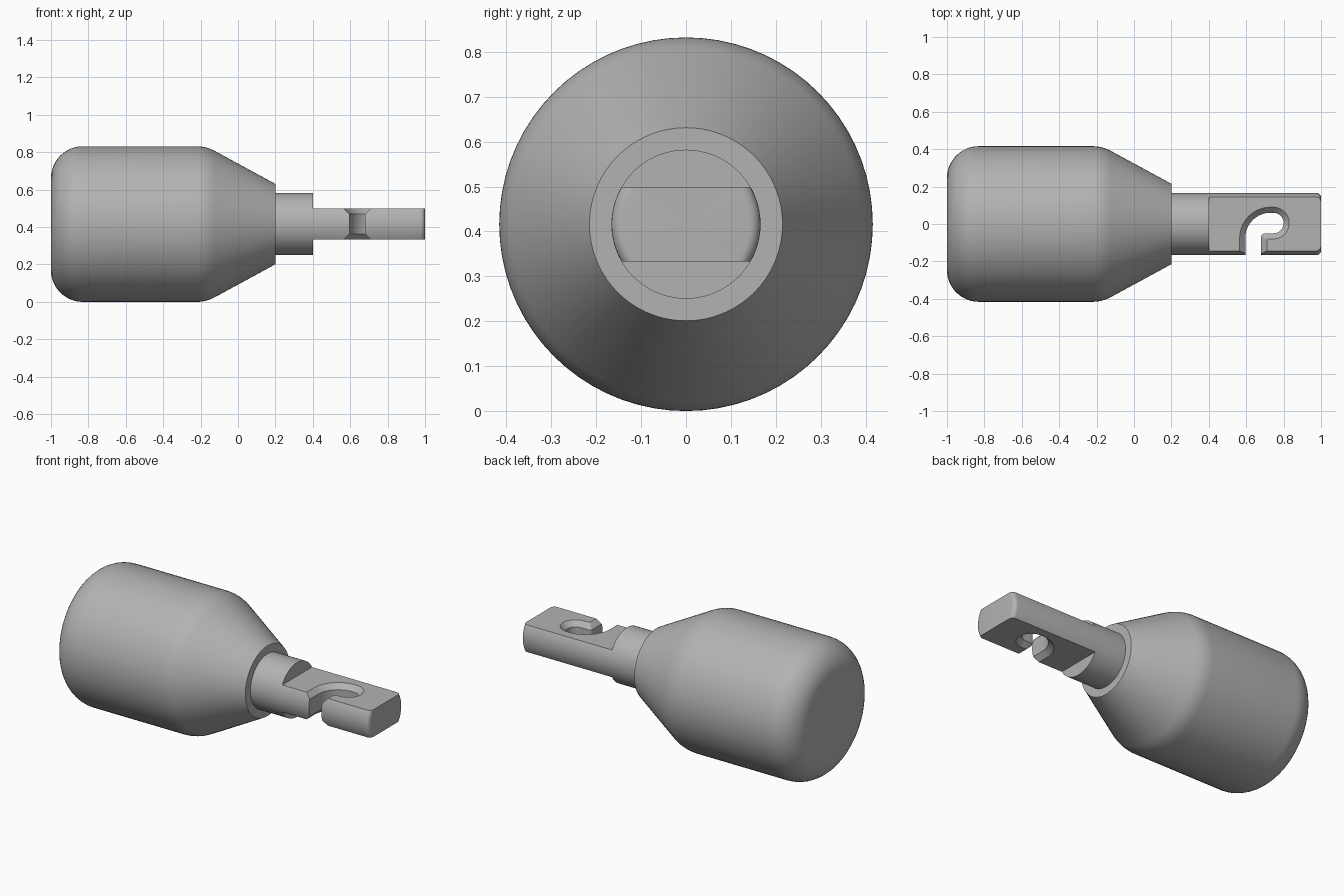
import bpy, bmesh
from math import sin, cos, pi, radians, tan
from mathutils import Vector, Matrix

if "Cube" in bpy.data.objects:
    bpy.data.objects.remove(bpy.data.objects["Cube"], do_unlink=True)

AXIS_Z = 0.416   # height of the tool's axis
R_BODY, R_NOSE, R_SHAFT, FLAT = 0.416, 0.215, 0.166, 0.083

grey = bpy.data.materials.new("plain grey")
grey.use_nodes = True
grey.diffuse_color = (0.45, 0.45, 0.45, 1)
grey.node_tree.nodes["Principled BSDF"].inputs["Base Color"].default_value = grey.diffuse_color


def finish(name, bm):
    bmesh.ops.recalc_face_normals(bm, faces=bm.faces)
    mesh = bpy.data.meshes.new(name)
    bm.to_mesh(mesh)
    bm.free()
    mesh.materials.append(grey)
    obj = bpy.data.objects.new(name, mesh)
    obj.location.z = AXIS_Z
    bpy.context.collection.objects.link(obj)
    return obj


def arc(cx, cy, r, a0, a1, n=10):
    """Points on an arc, angles in degrees."""
    angles = [radians(a0 + (a1 - a0) * i / n) for i in range(n + 1)]
    return [(cx + r * cos(a), cy + r * sin(a)) for a in angles]


def revolve(name, profile, steps=72):
    """Spin an (x, radius) profile about the x axis."""
    bm = bmesh.new()
    verts = [bm.verts.new((x, 0, r)) for x, r in profile]
    edges = [bm.edges.new(pair) for pair in zip(verts, verts[1:])]
    bmesh.ops.spin(bm, geom=verts + edges, cent=(0, 0, 0), axis=(1, 0, 0),
                   angle=2 * pi, steps=steps, use_merge=True)
    bmesh.ops.remove_doubles(bm, verts=bm.verts, dist=1e-5)
    return finish(name, bm)


def box(name, low, high):
    low, high = Vector(low), Vector(high)
    bm = bmesh.new()
    bmesh.ops.create_cube(bm, size=1, matrix=Matrix.Translation((low + high) / 2)
                          @ Matrix.Diagonal((*(high - low), 1)))
    return finish(name, bm)


def slot_outline(d, corner):
    """Hooked slot seen from above, grown outward by d."""
    return ([(0.596 - d, -0.25)]
            + arc(0.73, -0.075, 0.135 + d, 180, 90, 16)
            + arc(0.745, 0.005, 0.055 + d, 90, -90, 20)
            + arc(0.68 + d + corner, -0.05 - d - corner, corner, 90, 180, 6)
            + [(0.68 + d, -0.25)])


def loft(name, layers):
    """Join equal-length outlines stacked in z into a closed solid."""
    bm = bmesh.new()
    rings = [[bm.verts.new((x, y, z)) for x, y in pts] for z, pts in layers]
    for a, b in zip(rings, rings[1:]):
        for i in range(len(a)):
            j = (i + 1) % len(a)
            bm.faces.new((a[i], a[j], b[j], b[i]))
    bm.faces.new(rings[0])
    bm.faces.new(rings[-1])
    return finish(name, bm)


def cut(obj, cutter):
    cutter.hide_render = True
    mod = obj.modifiers.new("cut", 'BOOLEAN')
    mod.operation, mod.solver, mod.object = 'DIFFERENCE', 'EXACT', cutter
    bpy.context.view_layer.objects.active = obj
    bpy.ops.object.modifier_apply(modifier=mod.name)
    bpy.data.objects.remove(cutter, do_unlink=True)


# Handle: rounded butt, straight grip, blended cone and flat nose
slope, blend, butt = 28.5, 0.2, 0.17
shoulder = 0.2 - (R_BODY - R_NOSE) / tan(radians(slope))
start = shoulder - blend * tan(radians(slope / 2))
handle = revolve("handle", [(-1, 0)]
                 + arc(-1 + butt, R_BODY - butt, butt, 180, 90, 12)
                 + arc(start, R_BODY - blend, blend, 90, 90 - slope, 6)
                 + [(0.2, R_NOSE), (0.2, 0)])

# Shaft: round bar with an eased tip
tip = 0.025
shaft = revolve("shaft", [(0.15, 0), (0.15, R_SHAFT)]
                + arc(1 - tip, R_SHAFT - tip, tip, 90, 0, 6) + [(1, 0)])

# Flats above and below the front of the shaft
for side in (-1, 1):
    zs = sorted((side * FLAT, side * 0.3))
    cut(shaft, box("flat_cutter", (0.4, -0.3, zs[0]), (1.2, 0.3, zs[1])))

# Hooked slot with chamfered rims
wide, narrow = slot_outline(0.04, 0.004), slot_outline(0, 0.02)
cut(shaft, loft("slot_cutter", [(-0.093, wide), (-0.053, narrow),
                                (0.053, narrow), (0.093, wide)]))

# Smooth shading with crisp edges
bpy.ops.object.select_all(action='DESELECT')
for obj in (handle, shaft):
    obj.select_set(True)
bpy.context.view_layer.objects.active = handle
bpy.ops.object.shade_smooth_by_angle(angle=radians(30))
